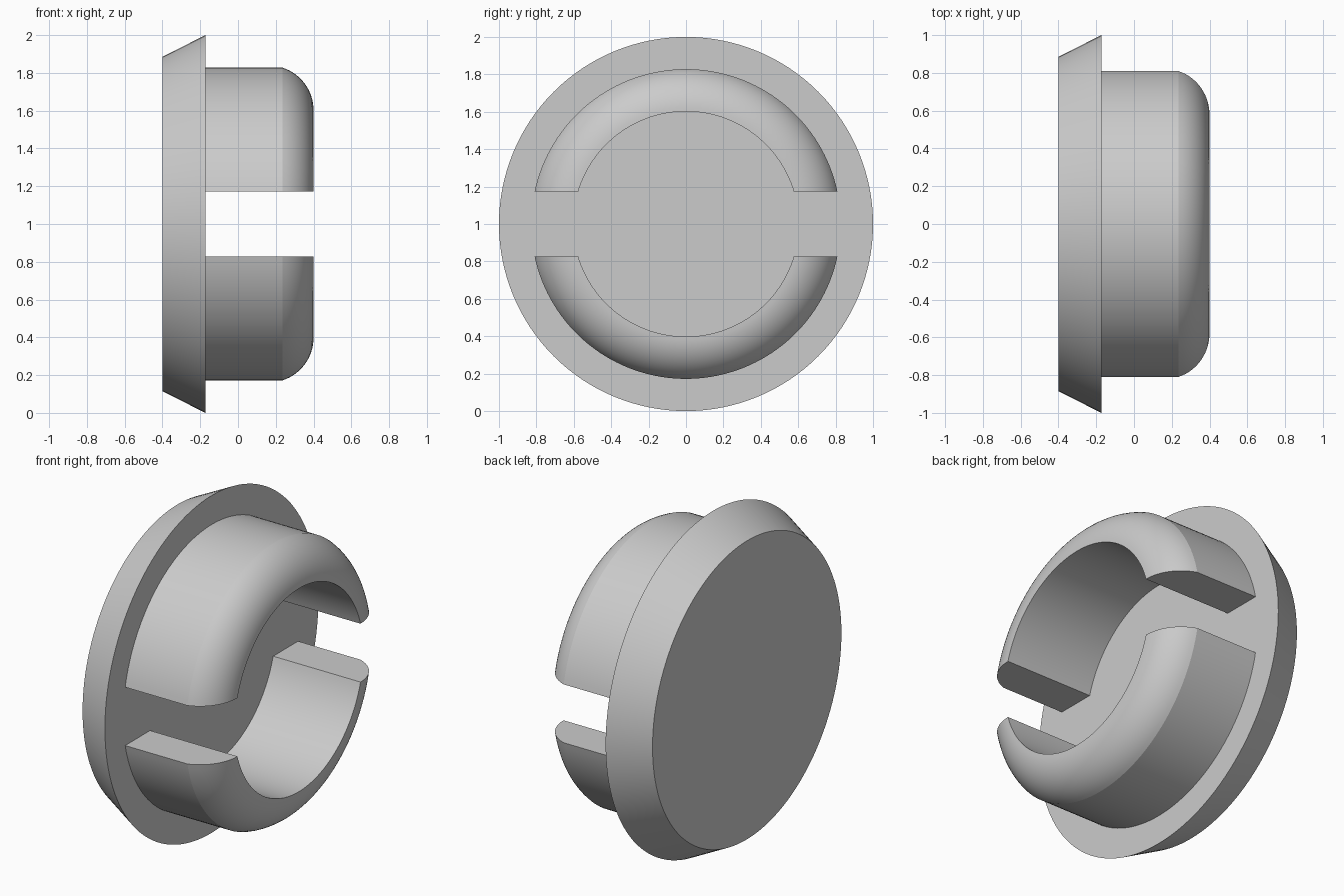
import bpy
import bmesh
from math import asin, cos, sin, pi, radians
from mathutils import Matrix, Vector

cube = bpy.data.objects.get("Cube")
if cube:
    bpy.data.objects.remove(cube)

CENTRE_Z = 1.0
FLANGE_BACK, FLANGE_FRONT = -0.4, -0.173
RING_OUTER, RING_INNER = 0.828, 0.602
RING_TIP, FILLET_START = 0.4, 0.235
SLOT_HALF = 0.173

grey = bpy.data.materials.new("plain grey")
grey.use_nodes = True
colour = (0.6, 0.6, 0.6, 1)
grey.diffuse_color = colour
grey.node_tree.nodes["Principled BSDF"].inputs["Base Color"].default_value = colour


def finish(name, bm):
    """Turn a bmesh into a smooth shaded object with sharp edges kept."""
    bmesh.ops.recalc_face_normals(bm, faces=bm.faces)
    mesh = bpy.data.meshes.new(name)
    bm.to_mesh(mesh)
    bm.free()
    mesh.materials.append(grey)
    obj = bpy.data.objects.new(name, mesh)
    bpy.context.collection.objects.link(obj)
    bpy.ops.object.select_all(action="DESELECT")
    obj.select_set(True)
    bpy.context.view_layer.objects.active = obj
    bpy.ops.object.shade_smooth_by_angle(angle=radians(14))


# Flange: solid disc with a tapered rim
bm = bmesh.new()
place = (Matrix.Translation(((FLANGE_BACK + FLANGE_FRONT) / 2, 0, CENTRE_Z))
         @ Matrix.Rotation(pi / 2, 4, "Y"))
bmesh.ops.create_cone(bm, cap_ends=True, segments=128, radius1=0.885, radius2=1.0,
                      depth=FLANGE_FRONT - FLANGE_BACK, matrix=place)
finish("flange", bm)


# Ring cross-section as (x, radius), with a rounded outer shoulder
def ring_profile(steps=14):
    drop, run = RING_OUTER - RING_INNER, RING_TIP - FILLET_START
    radius = (run ** 2 + drop ** 2) / (2 * run)
    sweep = asin(drop / radius)
    root = FLANGE_FRONT - 0.01
    points = [(root, RING_INNER), (root, RING_OUTER)]
    for i in range(steps + 1):
        a = sweep * (1 - i / steps)
        points.append((RING_TIP - radius + radius * cos(a), RING_INNER + radius * sin(a)))
    return points


# Half rings: each profile point sweeps an arc that stops at the flat slot wall
def half_ring(name, side, steps=64):
    bm = bmesh.new()
    rows = []
    for x, r in ring_profile():
        start = asin(SLOT_HALF / r)
        row = []
        for i in range(steps + 1):
            a = start + (pi - 2 * start) * i / steps
            row.append(bm.verts.new(Vector((x, r * cos(a), CENTRE_Z + side * r * sin(a)))))
        rows.append(row)
    for a, b in zip(rows, rows[1:] + rows[:1]):
        for i in range(steps):
            bm.faces.new((a[i], a[i + 1], b[i + 1], b[i]))
    for end in (0, -1):
        bm.faces.new([row[end] for row in rows])
    finish(name, bm)


half_ring("upper_half_ring", 1)
half_ring("lower_half_ring", -1)
